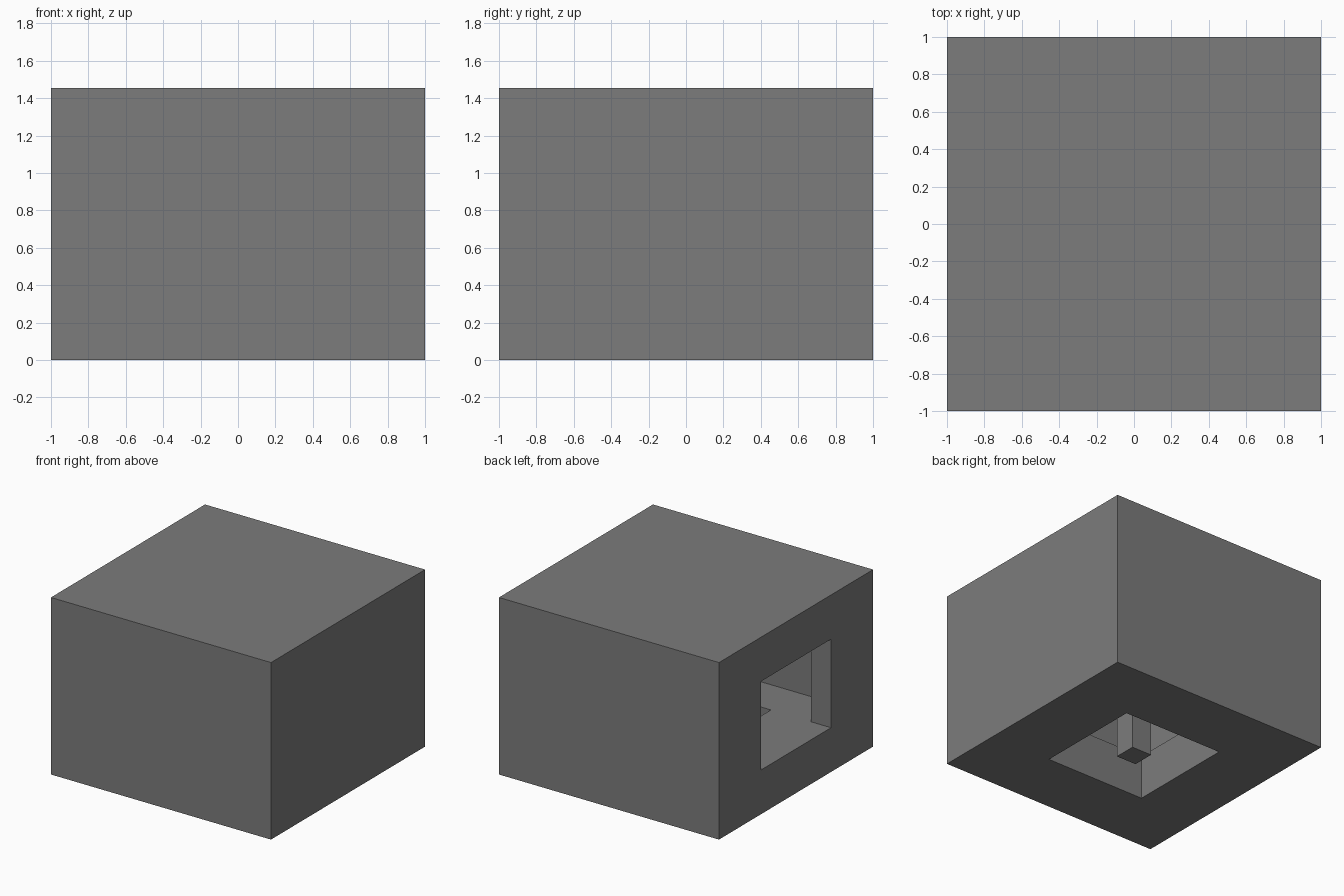
import bpy
from mathutils import Vector

default_cube = bpy.data.objects.get("Cube")
if default_cube:
    bpy.data.objects.remove(default_cube, do_unlink=True)

U = 1 / 11                      # the whole block is laid out in 22 x 22 x 16 modules
WALL, FLOOR, CEILING = 2, 4, 12

grey = bpy.data.materials.new("grey")
grey.use_nodes = True
colour = (0.2, 0.2, 0.2, 1)
grey.diffuse_color = colour
grey.node_tree.nodes["Principled BSDF"].inputs["Base Color"].default_value = colour


def box(name, low, high):
    """Box between two corners given in modules."""
    low, high = Vector(low) * U, Vector(high) * U
    bpy.ops.mesh.primitive_cube_add(size=1, location=(low + high) / 2)
    obj = bpy.context.object
    obj.name = name
    obj.scale = high - low
    bpy.ops.object.transform_apply(location=True, rotation=False, scale=True)
    obj.data.materials.append(grey)
    return obj


def cut(target, cutter):
    """Subtract the cutter from the target, then discard it."""
    cutter.hide_render = True
    mod = target.modifiers.new(cutter.name, "BOOLEAN")
    mod.operation = "DIFFERENCE"
    mod.solver = "EXACT"
    mod.object = cutter
    bpy.context.view_layer.objects.active = target
    bpy.ops.object.modifier_apply(modifier=mod.name)
    bpy.data.objects.remove(cutter, do_unlink=True)


# Outer block with a hollow room
shell = box("shell", (-11, -11, 0), (11, 11, 16))
inner = 11 - WALL
cut(shell, box("room_cutter", (-inner, -inner, FLOOR), (inner, inner, CEILING)))

# Side opening, level with the room floor
cut(shell, box("side_opening_cutter", (-12, -5, FLOOR), (-8, 5, CEILING)))

# Square shaft through the floor
cut(shell, box("floor_opening_cutter", (-5, -5, -1), (5, 5, FLOOR + 1)))

# Central post from the base up to the ceiling
box("centre_post", (-1, -1, 0), (1, 1, CEILING))
